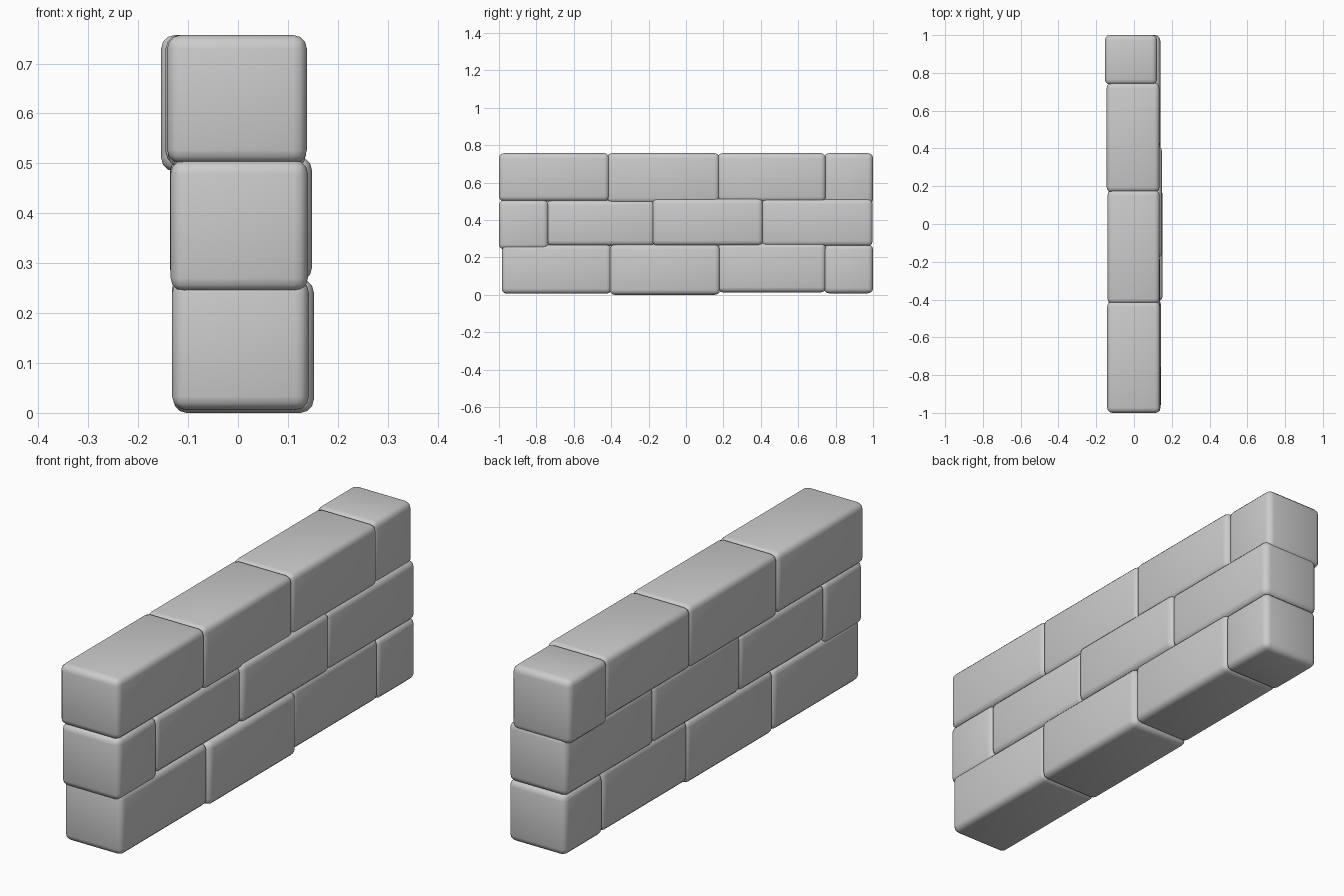
import bpy, bmesh


def brick(name, x0, x1, y0, y1, z0, z1, bevel=0.027):
    """Rounded stone block filling the given bounds."""
    bm = bmesh.new()
    bmesh.ops.create_cube(bm, size=1)
    for v in bm.verts:
        v.co.x *= x1 - x0
        v.co.y *= y1 - y0
        v.co.z *= z1 - z0
    bmesh.ops.bevel(bm, geom=bm.edges[:], offset=bevel, segments=3,
                    profile=0.5, affect='EDGES')
    mesh = bpy.data.meshes.new(name)
    bm.to_mesh(mesh)
    bm.free()
    ob = bpy.data.objects.new(name, mesh)
    ob.location = ((x0 + x1) / 2, (y0 + y1) / 2, (z0 + z1) / 2)
    bpy.context.collection.objects.link(ob)
    bpy.ops.object.select_all(action='DESELECT')
    ob.select_set(True)
    bpy.context.view_layer.objects.active = ob
    bpy.ops.object.shade_smooth_by_angle(angle=0.6)


# Courses of slightly uneven bricks: x0, x1, y0, y1, z0, z1
courses = {
    "bottom": [
        (-0.132, 0.142, -0.985, -0.398, 0.006, 0.268),
        (-0.130, 0.152, -0.408, 0.182, 0.000, 0.268),
        (-0.132, 0.140, 0.170, 0.748, 0.013, 0.278),
        (-0.132, 0.138, 0.738, 1.000, 0.008, 0.268),
    ],
    "middle": [
        (-0.135, 0.140, -1.000, -0.735, 0.243, 0.507),
        (-0.135, 0.138, -0.745, -0.168, 0.262, 0.506),
        (-0.135, 0.148, -0.180, 0.412, 0.263, 0.514),
        (-0.136, 0.139, 0.402, 0.998, 0.260, 0.512),
    ],
    "top": [
        (-0.142, 0.138, -1.000, -0.410, 0.500, 0.757),
        (-0.140, 0.136, -0.422, 0.180, 0.490, 0.757),
        (-0.145, 0.135, 0.168, 0.748, 0.496, 0.757),
        (-0.154, 0.122, 0.738, 1.000, 0.484, 0.757),
    ],
}
for course, bricks in courses.items():
    for i, bounds in enumerate(bricks, 1):
        brick(f"{course}_course_brick_{i}", *bounds)
